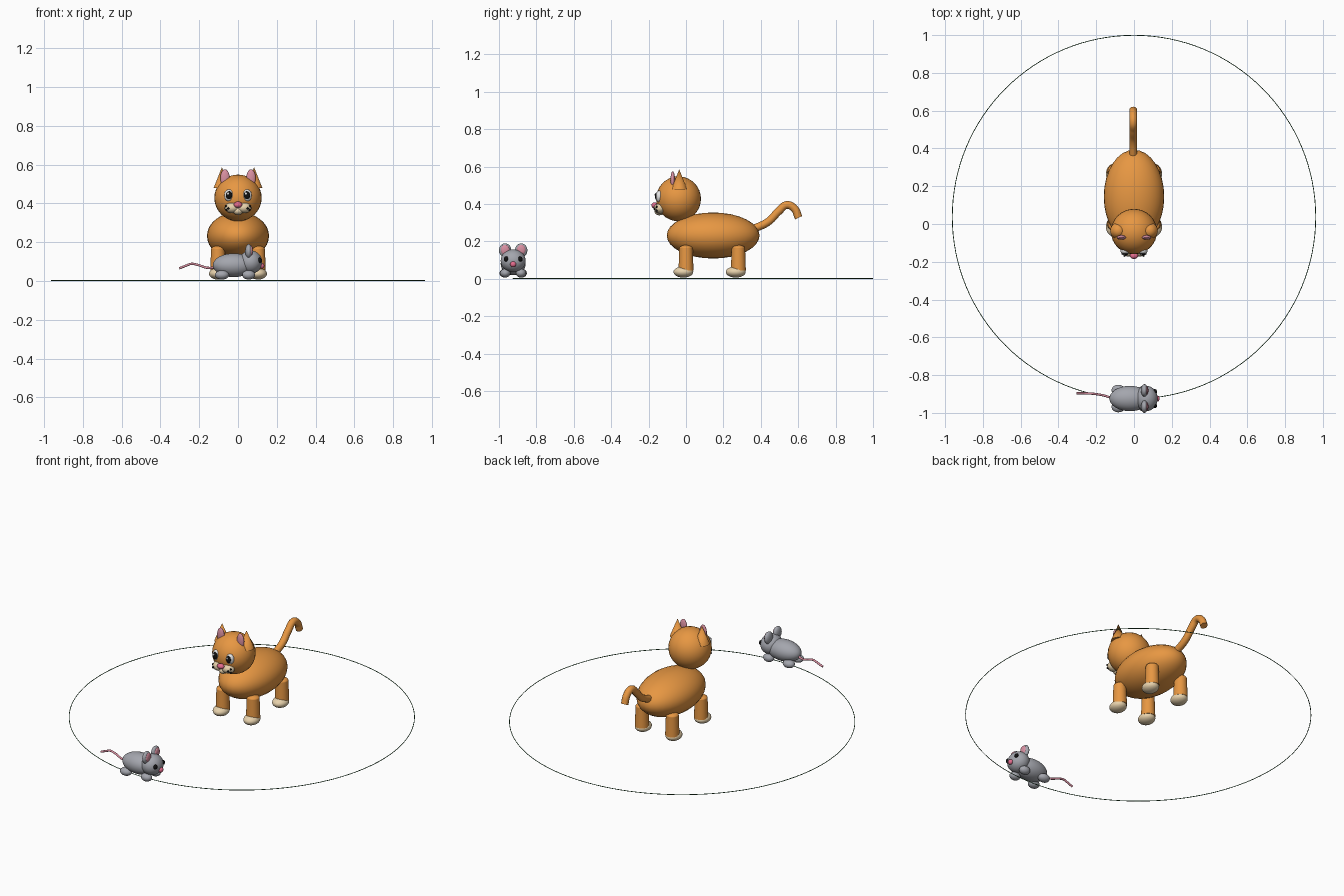
import bpy
from math import sqrt, radians
from mathutils import Vector

cube = bpy.data.objects.get("Cube")
if cube:
    bpy.data.objects.remove(cube, do_unlink=True)


def material(name, r, g, b):
    m = bpy.data.materials.new(name)
    m.use_nodes = True
    m.diffuse_color = (r, g, b, 1)
    bsdf = next(n for n in m.node_tree.nodes if n.type == 'BSDF_PRINCIPLED')
    bsdf.inputs["Base Color"].default_value = (r, g, b, 1)
    bsdf.inputs["Roughness"].default_value = 0.6
    return m


ORANGE = material("orange fur", 0.8, 0.31, 0.055)
CREAM = material("cream fur", 0.8, 0.64, 0.41)
WHITE = material("white", 0.95, 0.95, 0.95)
BLACK = material("black", 0.006, 0.006, 0.006)
PINK = material("ear pink", 0.7, 0.28, 0.36)
NOSE = material("nose pink", 0.78, 0.15, 0.27)
GREY = material("grey fur", 0.37, 0.38, 0.42)
GREEN = material("dark green", 0.04, 0.16, 0.06)


def finish(name, mat):
    ob = bpy.context.object
    ob.name = name
    ob.data.name = name
    ob.data.materials.append(mat)
    bpy.ops.object.shade_smooth_by_angle(angle=radians(40))
    return ob


def ball(name, mat, loc, radii):
    bpy.ops.mesh.primitive_uv_sphere_add(segments=32, ring_count=16, location=loc)
    bpy.context.object.scale = radii
    return finish(name, mat)


def cone(name, mat, loc, r1, r2, depth):
    bpy.ops.mesh.primitive_cone_add(vertices=32, radius1=r1, radius2=r2, depth=depth, location=loc)
    return finish(name, mat)


def tail(name, mat, points, radius):
    cu = bpy.data.curves.new(name, 'CURVE')
    cu.dimensions = '3D'
    cu.bevel_depth = radius
    cu.bevel_resolution = 4
    cu.use_fill_caps = True
    sp = cu.splines.new('BEZIER')
    sp.bezier_points.add(len(points) - 1)
    for bp, p in zip(sp.bezier_points, points):
        bp.co = p
        bp.handle_left_type = bp.handle_right_type = 'AUTO'
    cu.materials.append(mat)
    bpy.context.collection.objects.link(bpy.data.objects.new(name, cu))


SIDES = (("left", 1), ("right", -1))

# Cat body, head and tail
ball("cat_body", ORANGE, (0, 0.145, 0.232), (0.16, 0.248, 0.123))
ball("cat_head", ORANGE, (0, -0.04, 0.428), (0.122, 0.12, 0.12))
TX = -0.004
tail("cat_tail", ORANGE, [(TX, 0.35, 0.263), (TX, 0.44, 0.306), (TX, 0.495, 0.361),
                          (TX, 0.54, 0.395), (TX, 0.58, 0.375), (TX, 0.602, 0.327)], 0.021)

# Cat legs with rounded tops, and paws
for end, y in (("front", 0.0), ("back", 0.28)):
    for side, s in SIDES:
        cone(f"cat_{end}_{side}_leg", ORANGE, (s * 0.103, y, 0.104), 0.04, 0.036, 0.12)
        ball(f"cat_{end}_{side}_hip", ORANGE, (s * 0.103, y, 0.164), (0.036, 0.036, 0.017))
        ball(f"cat_{end}_{side}_paw", CREAM, (s * 0.104, y - 0.014, 0.037), (0.045, 0.053, 0.03))

# Cat face, mirrored left and right
for side, s in SIDES:
    cone(f"cat_{side}_ear", ORANGE, (s * 0.083, -0.036, 0.532), 0.043, 0, 0.108)
    ball(f"cat_{side}_inner_ear", PINK, (s * 0.067, -0.071, 0.53), (0.024, 0.012, 0.045))
    ball(f"cat_{side}_eye", WHITE, (s * 0.047, -0.143, 0.441), (0.024, 0.019, 0.031))
    ball(f"cat_{side}_pupil", BLACK, (s * 0.046, -0.157, 0.442), (0.016, 0.009, 0.021))
    ball(f"cat_{side}_eye_glint", WHITE, (s * 0.046 - 0.005, -0.164, 0.45), (0.006, 0.004, 0.007))
    centre, radii = Vector((s * 0.031, -0.14, 0.377)), Vector((0.038, 0.032, 0.027))
    ball(f"cat_{side}_muzzle", CREAM, centre, radii)
    # Whisker dots sit on the muzzle surface
    for i, (u, w) in enumerate(((0.8, 0.3), (0.5, -0.1), (0.75, -0.4))):
        off = Vector((s * u * radii.x, -radii.y * sqrt(1 - u * u - w * w), w * radii.z))
        ball(f"cat_{side}_whisker_dot_{i + 1}", BLACK, centre + off, (0.006, 0.006, 0.006))
ball("cat_chin", CREAM, (0, -0.142, 0.36), (0.026, 0.026, 0.02))
ball("cat_nose", NOSE, (0, -0.168, 0.393), (0.022, 0.017, 0.016))

# Mouse, running towards +x along the ring
MY = -0.924
ball("mouse_body", GREY, (-0.022, MY, 0.081), (0.108, 0.067, 0.061))
ball("mouse_head", GREY, (0.065, MY, 0.097), (0.06, 0.067, 0.06))
ball("mouse_nose", NOSE, (0.123, MY, 0.078), (0.013, 0.016, 0.015))
for side, s in SIDES:
    ball(f"mouse_{side}_ear", GREY, (0.055, MY + s * 0.043, 0.153), (0.018, 0.033, 0.037))
    ball(f"mouse_{side}_inner_ear", PINK, (0.067, MY + s * 0.043, 0.155), (0.009, 0.023, 0.027))
    ball(f"mouse_{side}_eye", BLACK, (0.111, MY + s * 0.037, 0.106), (0.011, 0.013, 0.014))
    ball(f"mouse_front_{side}_foot", GREY, (0.055, MY + s * 0.042, 0.031), (0.033, 0.027, 0.024))
    ball(f"mouse_back_{side}_foot", GREY, (-0.083, MY + s * 0.044, 0.031), (0.036, 0.029, 0.024))
tail("mouse_tail", PINK, [(-0.11, MY, 0.07), (-0.16, MY + 0.016, 0.068), (-0.205, MY + 0.024, 0.082),
                          (-0.24, MY + 0.027, 0.088), (-0.27, MY + 0.028, 0.078),
                          (-0.303, MY + 0.028, 0.065)], 0.006)

# Thin ring on the ground
bpy.ops.mesh.primitive_torus_add(major_segments=128, minor_segments=6, major_radius=0.962,
                                 minor_radius=0.002, location=(0, 0.037, 0.002))
finish("ground_ring", GREEN)
